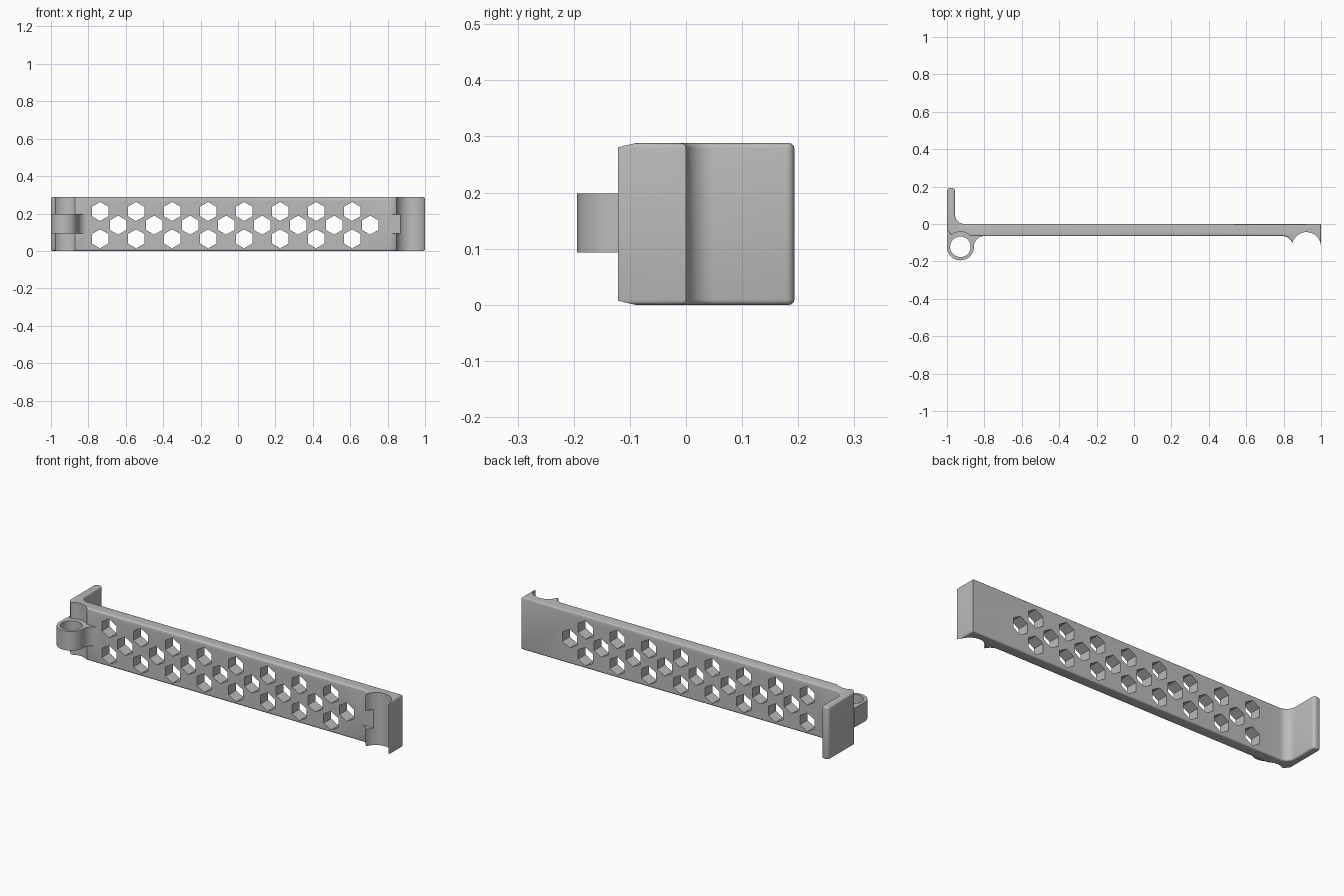
import bpy, bmesh, math

if "Cube" in bpy.data.objects:
    bpy.data.objects.remove(bpy.data.objects["Cube"])

HEIGHT = 0.288
grey = bpy.data.materials.new("matte grey")
grey.diffuse_color = (0.5, 0.5, 0.5, 1)
grey.use_nodes = True
grey.node_tree.nodes["Principled BSDF"].inputs["Base Color"].default_value = grey.diffuse_color


def arc(cx, cy, r, a0, a1, n=10):
    """Points along an arc, angles in degrees."""
    return [(cx + r * math.cos(math.radians(a0 + (a1 - a0) * i / n)),
             cy + r * math.sin(math.radians(a0 + (a1 - a0) * i / n))) for i in range(n + 1)]


def add_object(name, bm):
    bmesh.ops.recalc_face_normals(bm, faces=bm.faces)
    mesh = bpy.data.meshes.new(name)
    bm.to_mesh(mesh)
    bm.free()
    mesh.materials.append(grey)
    obj = bpy.data.objects.new(name, mesh)
    bpy.context.collection.objects.link(obj)
    return obj


def prism(name, points, z0, z1, bevel=0):
    """Extrude an xy outline upward, optionally rounding its top and bottom rims."""
    bm = bmesh.new()
    face = bm.faces.new([bm.verts.new((x, y, z0)) for x, y in points])
    ext = bmesh.ops.extrude_face_region(bm, geom=[face])
    for v in [g for g in ext["geom"] if isinstance(g, bmesh.types.BMVert)]:
        v.co.z = z1
    bmesh.ops.recalc_face_normals(bm, faces=bm.faces)
    if bevel:
        rims = [e for e in bm.edges if abs(e.verts[0].co.z - e.verts[1].co.z) < 1e-6]
        bmesh.ops.bevel(bm, geom=rims, offset=bevel, segments=3, profile=0.5,
                        affect='EDGES', clamp_overlap=False)
    return add_object(name, bm)


def combine(target, tool, operation):
    """Apply a boolean and discard the tool."""
    mod = target.modifiers.new("boolean", 'BOOLEAN')
    mod.operation, mod.solver, mod.object = operation, 'EXACT', tool
    bpy.context.view_layer.objects.active = target
    bpy.ops.object.modifier_apply(modifier=mod.name)
    bpy.data.objects.remove(tool)


# Bar with rear flange on the left and a flared block on the right
outline = [(-1, -0.03), (-0.972, -0.065)]
outline += arc(0.795, -0.12, 0.055, 90, 0)
outline += [(0.85, -0.16), (1, -0.16), (1, 0)]
outline += arc(-0.907, 0.05, 0.05, 270, 180)
outline += arc(-0.972, 0.178, 0.015, 0, 90, 4) + arc(-0.985, 0.178, 0.015, 90, 180, 4)
bracket = prism("bracket", outline, 0, HEIGHT, 0.009)

# Round seat at the right end, open to the front
seat = arc(0.922, -0.121, 0.0775, 0, 180, 32)
seat += [(0.8, -0.1215), (0.8, -0.3), (1.1, -0.3), (1.1, -0.1215)]
combine(bracket, prism("seat_cutter", seat, -0.1, 0.4), 'DIFFERENCE')

# Clearance notch in the flare beside the seat
notch = [(0.78, -0.0655), (0.78, -0.2), (0.9, -0.2), (0.9, -0.0655)]
combine(bracket, prism("notch_cutter", notch, 0.093, 0.195), 'DIFFERENCE')

# Recess behind the hinge knuckle
recess = arc(-0.928, -0.122, 0.08, 0, 360, 64)[:-1]
combine(bracket, prism("recess_cutter", recess, -0.1, 0.4), 'DIFFERENCE')

# Staggered rows of hexagonal holes
bm = bmesh.new()
for z, start in ((0.211, -0.737), (0.138, -0.641), (0.065, -0.737)):
    for i in range(8):
        rings = []
        for y in (-0.1, 0.05):
            rings.append([bm.verts.new((start + 0.1925 * i + px, y, z + pz))
                          for px, pz in arc(0, 0, 0.051, 30, 390, 6)[:-1]])
        a, b = rings
        bm.faces.new(a)
        bm.faces.new(b[::-1])
        for k in range(6):
            bm.faces.new((a[k], b[k], b[(k + 1) % 6], a[(k + 1) % 6]))
combine(bracket, add_object("hex_cutter", bm), 'DIFFERENCE')

# Hinge knuckle blended into the bar, with its pin hole
knuckle = arc(-0.928, -0.122, 0.072, 180, 360, 32)
knuckle += arc(-0.801, -0.12, 0.055, 180, 90)
knuckle += [(-0.801, -0.035), (-0.998, -0.035)]
ring = prism("hinge_knuckle", knuckle, 0.093, 0.198)
hole = arc(-0.928, -0.122, 0.055, 0, 360, 48)[:-1]
combine(ring, prism("pin_cutter", hole, 0, 0.3), 'DIFFERENCE')
combine(bracket, ring, 'UNION')

# Smooth the curved walls, keep hard edges
bpy.ops.object.select_all(action='DESELECT')
bracket.select_set(True)
bpy.context.view_layer.objects.active = bracket
bpy.ops.object.shade_smooth_by_angle(angle=math.radians(35))
